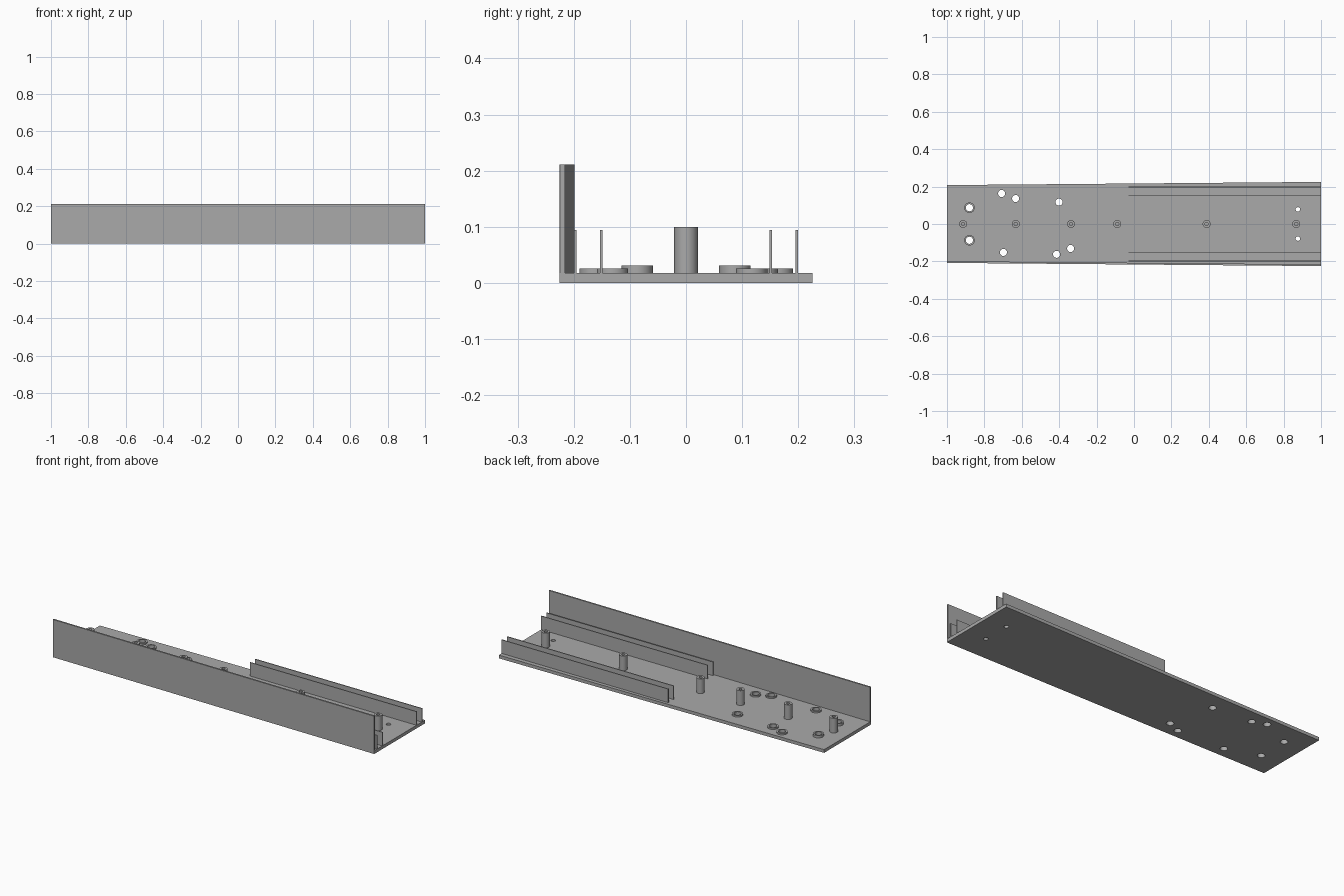
import bpy, bmesh, math
from mathutils import Matrix

cube = bpy.data.objects.get("Cube")
if cube:
    bpy.data.objects.remove(cube, do_unlink=True)

GREY = (0.4, 0.4, 0.4, 1.0)
grey = bpy.data.materials.new("plain grey")
grey.use_nodes = True
grey.diffuse_color = GREY
grey.node_tree.nodes["Principled BSDF"].inputs["Base Color"].default_value = GREY

FLOOR = 0.018            # top of the base plate
WALL_TOP = 0.211
NARROW, WIDE = 0.208, 0.225   # half widths at the two ends


def finish(name, bm, smooth=False):
    bmesh.ops.recalc_face_normals(bm, faces=bm.faces)
    mesh = bpy.data.meshes.new(name)
    bm.to_mesh(mesh)
    bm.free()
    mesh.materials.append(grey)
    obj = bpy.data.objects.new(name, mesh)
    bpy.context.collection.objects.link(obj)
    bpy.ops.object.select_all(action='DESELECT')
    obj.select_set(True)
    bpy.context.view_layer.objects.active = obj
    if smooth:
        bpy.ops.object.shade_smooth_by_angle(angle=math.radians(35))
    return obj


def prism(name, outline, z0, z1):
    """Extrude a plan outline from z0 up to z1."""
    bm = bmesh.new()
    face = bm.faces.new([bm.verts.new((x, y, z0)) for x, y in outline])
    top = bmesh.ops.extrude_face_region(bm, geom=[face])["geom"]
    verts = [v for v in top if isinstance(v, bmesh.types.BMVert)]
    bmesh.ops.translate(bm, verts=verts, vec=(0, 0, z1 - z0))
    return finish(name, bm)


def lathe(name, profile, x, y, closed):
    """Spin an (r, z) profile around a vertical axis at x, y."""
    bm = bmesh.new()
    verts = [bm.verts.new((r, 0, z)) for r, z in profile]
    pairs = list(zip(verts, verts[1:]))
    if closed:
        pairs.append((verts[-1], verts[0]))
    edges = [bm.edges.new(p) for p in pairs]
    bmesh.ops.spin(bm, geom=verts + edges, cent=(0, 0, 0), axis=(0, 0, 1),
                   angle=math.tau, steps=32, use_duplicate=False)
    bmesh.ops.remove_doubles(bm, verts=bm.verts, dist=0.00005)
    bmesh.ops.translate(bm, verts=bm.verts, vec=(x, y, 0))
    return finish(name, bm, smooth=True)


# Mounting bosses (x, y, top) and small drain holes
bosses = [(-0.88, 0.087, 0.031), (-0.88, -0.087, 0.031),
          (-0.708, 0.163, 0.026), (-0.633, 0.136, 0.026),
          (-0.401, 0.117, 0.026), (-0.698, -0.152, 0.026),
          (-0.414, -0.162, 0.026), (-0.339, -0.131, 0.026)]
BOSS_R, BOSS_HOLE, SMALL_HOLE = 0.028, 0.019, 0.012
holes = [(x, y, BOSS_HOLE) for x, y, top in bosses]
holes += [(0.876, s * 0.078, SMALL_HOLE) for s in (-1, 1)]

# Tapered base plate with through holes
base = prism("base_plate", [(-1, -NARROW), (1, -WIDE), (1, WIDE), (-1, NARROW)], 0, FLOOR)
bm = bmesh.new()
for x, y, r in holes:
    bmesh.ops.create_cone(bm, cap_ends=True, segments=32, radius1=r, radius2=r,
                          depth=0.1, matrix=Matrix.Translation((x, y, 0)))
cutter = finish("hole_cutter", bm)
cutter.hide_render = True
cut = base.modifiers.new("holes", 'BOOLEAN')
cut.operation = 'DIFFERENCE'
cut.solver = 'EXACT'
cut.object = cutter
bpy.context.view_layer.objects.active = base
bpy.ops.object.modifier_apply(modifier=cut.name)
bpy.data.objects.remove(cutter, do_unlink=True)
base.select_set(True)
bpy.context.view_layer.objects.active = base
bpy.ops.object.shade_smooth_by_angle(angle=math.radians(35))

# Tall front wall following the tapered edge
T = 0.009
prism("front_wall", [(-1, -NARROW), (1, -WIDE), (1, T - WIDE), (-1, T - NARROW)],
      FLOOR, WALL_TOP)

# Paired rails along both sides
for side, label in ((-1, "right"), (1, "left")):
    for place, y in (("inner", 0.151), ("outer", 0.1975)):
        a, b = side * (y - 0.0025), side * (y + 0.0025)
        prism(f"{label}_{place}_rail", [(-0.03, a), (1, a), (1, b), (-0.03, b)],
              FLOOR, 0.094)

# Ring bosses around the through holes
for i, (x, y, top) in enumerate(bosses):
    lathe(f"boss_{i + 1}", [(BOSS_R, FLOOR), (BOSS_R, top),
                            (BOSS_HOLE, top), (BOSS_HOLE, FLOOR)], x, y, True)

# Hollow standoffs on the centre line
for i, x in enumerate((-0.914, -0.632, -0.337, -0.09, 0.388, 0.867)):
    lathe(f"standoff_{i + 1}", [(0.021, FLOOR), (0.021, 0.1), (0.009, 0.1),
                                (0.009, FLOOR + 0.001), (0, FLOOR + 0.001)], x, 0, False)
